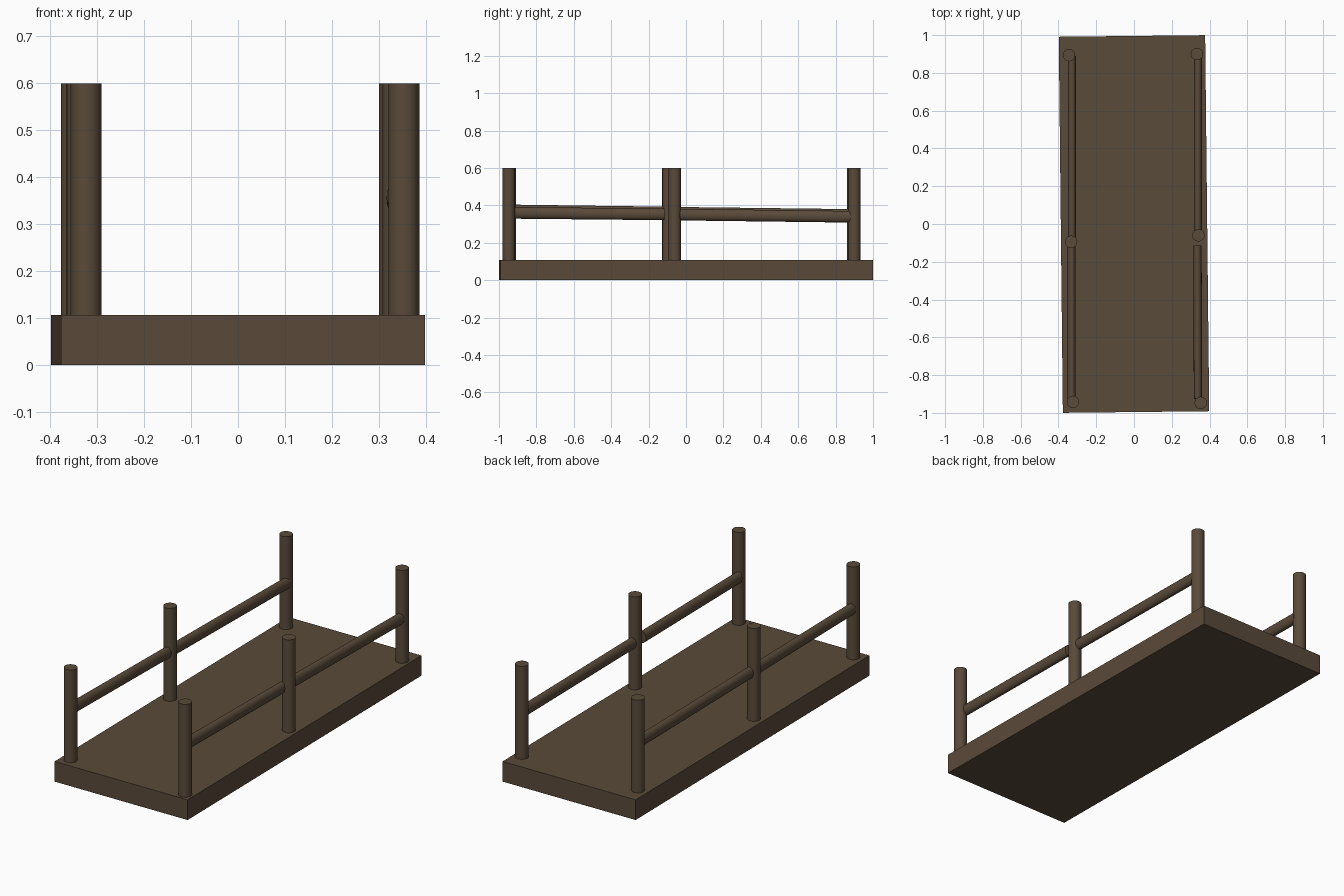
import bpy, math
from mathutils import Vector

if "Cube" in bpy.data.objects:
    bpy.data.objects.remove(bpy.data.objects["Cube"])

wood = bpy.data.materials.new("dark brown wood")
wood.diffuse_color = (0.102, 0.069, 0.042, 1.0)
wood.use_nodes = True
wood.node_tree.nodes["Principled BSDF"].inputs["Base Color"].default_value = wood.diffuse_color

DECK_TOP = 0.107


def finish(obj, name, smooth=True):
    obj.name = name
    obj.data.materials.append(wood)
    if smooth:
        bpy.ops.object.shade_smooth_by_angle(angle=math.radians(40))
    return obj


def post(name, x, y):
    z0, z1 = DECK_TOP - 0.005, 0.6
    bpy.ops.mesh.primitive_cylinder_add(vertices=16, radius=0.033, depth=z1 - z0,
                                        location=(x, y, (z0 + z1) / 2))
    return finish(bpy.context.object, name)


def rail(name, a, b):
    # oval bar between two points, taller than wide
    a, b = Vector(a), Vector(b)
    d = b - a
    bpy.ops.mesh.primitive_cylinder_add(vertices=16, radius=1, depth=1)
    obj = bpy.context.object
    obj.scale = (0.0215, 0.031, d.length)
    obj.rotation_euler = d.to_track_quat('Z', 'Y').to_euler()
    # local Y ends up in the vertical plane for a bar running along y
    obj.location = (a + b) / 2
    bpy.ops.object.transform_apply(location=False, rotation=True, scale=True)
    return finish(obj, name)


# deck, turned very slightly
bpy.ops.mesh.primitive_cube_add(size=1, location=(0, 0, DECK_TOP / 2))
deck = bpy.context.object
deck.scale = (0.775, 1.991, DECK_TOP)
deck.rotation_euler = (0, 0, 0.0108)
finish(deck, "deck", smooth=False)

# posts: front, middle, back on each side
posts = {
    "left": [(-0.323, -0.942), (-0.333, -0.094), (-0.344, 0.894)],
    "right": [(0.353, -0.947), (0.341, -0.06), (0.333, 0.9)],
}
for side, spots in posts.items():
    for place, (x, y) in zip(("front", "middle", "back"), spots):
        post(f"{side}_{place}_post", x, y)

# handrails, sloping gently down to the back
rail("left_front_rail", (-0.330, -0.93, 0.373), (-0.330, -0.10, 0.362))
rail("left_back_rail", (-0.329, -0.09, 0.361), (-0.329, 0.89, 0.349))
rail("right_front_rail", (0.338, -0.925, 0.360), (0.337, -0.115, 0.352))
rail("right_back_rail", (0.338, -0.06, 0.351), (0.339, 0.89, 0.339))
